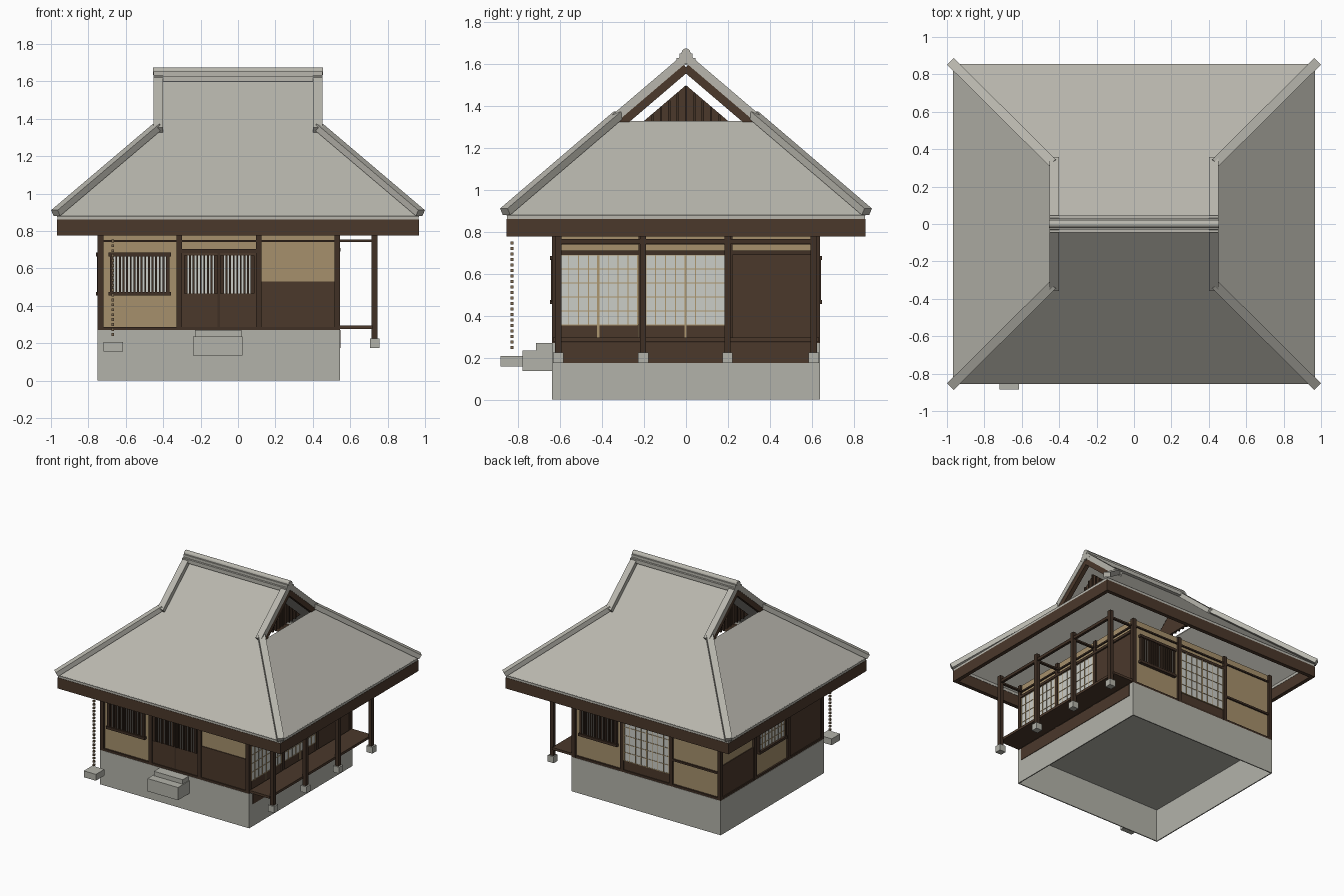
import bpy, bmesh
from mathutils import Vector, Matrix

old = bpy.data.objects.get("Cube")
if old:
    bpy.data.objects.remove(old)


def material(name, rgb):
    m = bpy.data.materials.new(name)
    m.diffuse_color = (*rgb, 1)
    m.use_nodes = True
    m.node_tree.nodes["Principled BSDF"].inputs["Base Color"].default_value = (*rgb, 1)
    return m


ROOF = material("grey_roof", (0.48, 0.47, 0.42))
STONE = material("grey_stone", (0.45, 0.45, 0.40))
WOOD = material("brown_wood", (0.070, 0.040, 0.024))
DARK = material("dark_timber", (0.050, 0.029, 0.018))
PLASTER = material("ochre_plaster", (0.38, 0.28, 0.15))
PAPER = material("white_paper", (0.60, 0.61, 0.57))
GRID = material("tan_lattice", (0.42, 0.31, 0.16))
BRONZE = material("bronze_chain", (0.20, 0.14, 0.08))


def finish(name, mat, bm):
    me = bpy.data.meshes.new(name)
    bm.to_mesh(me)
    bm.free()
    me.materials.append(mat)
    ob = bpy.data.objects.new(name, me)
    bpy.context.scene.collection.objects.link(ob)
    return ob


def boxes(name, mat, items):
    """One object made of boxes (x0, x1, y0, y1, z0, z1)."""
    bm = bmesh.new()
    for x0, x1, y0, y1, z0, z1 in items:
        mid = Vector((x0 + x1, y0 + y1, z0 + z1)) / 2
        size = (abs(x1 - x0), abs(y1 - y0), abs(z1 - z0), 1)
        bmesh.ops.create_cube(bm, size=1, matrix=Matrix.Translation(mid) @ Matrix.Diagonal(size))
    return finish(name, mat, bm)


def beams(name, mat, items, width, height):
    """One object made of sloping square beams between pairs of points."""
    bm = bmesh.new()
    for p, q in items:
        p, q = Vector(p), Vector(q)
        turn = (q - p).to_track_quat('Y', 'Z').to_matrix().to_4x4()
        size = Matrix.Diagonal((width, (q - p).length, height, 1))
        bmesh.ops.create_cube(bm, size=1, matrix=Matrix.Translation((p + q) / 2) @ turn @ size)
    return finish(name, mat, bm)


def ring(name, mat, x0, x1, y0, y1, z0, z1, t):
    return boxes(name, mat, [(x0, x1, y0, y0 + t, z0, z1), (x0, x1, y1 - t, y1, z0, z1),
                             (x0, x0 + t, y0 + t, y1 - t, z0, z1), (x1 - t, x1, y0 + t, y1 - t, z0, z1)])


# Wall helpers: u runs along a wall, d is the distance out of its face
XL, XR, Y = -0.735, 0.53, 0.625
FLOOR, TOP = 0.27, 0.80
XP = (-0.735, -0.315, 0.11, 0.53)
YP = (-0.625, -0.212, 0.208, 0.625)


def on(side, u0, u1, z0, z1, d0, d1):
    if side == "front":
        return (u0, u1, -Y - d1, -Y - d0, z0, z1)
    if side == "back":
        return (u0, u1, Y + d0, Y + d1, z0, z1)
    if side == "right":
        return (XR + d0, XR + d1, u0, u1, z0, z1)
    return (XL - d1, XL - d0, u0, u1, z0, z1)


def plate(name, mat, side, u0, u1, z0, z1, d=0.006):
    boxes(name, mat, [on(side, u0, u1, z0, z1, 0, d)])


def barred_window(name, side, u0, u1, z0, z1, n, rails=True):
    plate(name + "_paper", PAPER, side, u0, u1, z0, z1, 0.008)
    step = (u1 - u0) / n
    bars = [on(side, u0 + (i + .25) * step, u0 + (i + .75) * step, z0, z1, 0.008, 0.018) for i in range(n)]
    bars += [on(side, u - .005, u + .005, z0, z1, 0, 0.02) for u in (u0, u1)]
    if rails:
        bars += [on(side, u0 - .012, u1 + .012, z - .01, z + .01, 0, 0.025) for z in (z0, z1)]
    boxes(name + "_bars", DARK, bars)


def shoji(name, side, u0, u1, z0, z1, cols, rows):
    plate(name + "_paper", PAPER, side, u0, u1, z0, z1, 0.008)
    lines = []
    for i in range(cols + 1):
        u = u0 + (u1 - u0) * i / cols
        w = 0.005 if i in (0, cols // 2, cols) else 0.002
        lines.append(on(side, u - w, u + w, z0, z1, 0, 0.012))
    for j in range(rows + 1):
        z = z0 + (z1 - z0) * j / rows
        lines.append(on(side, u0, u1, z - .002, z + .002, 0, 0.011))
    boxes(name + "_grid", GRID, lines)


# Hollow stone base with a floor slab
ring("stone_base", STONE, -0.75, 0.545, -0.64, 0.64, 0, FLOOR, 0.008)
boxes("floor_slab", STONE, [(-0.742, 0.537, -0.632, 0.632, 0.255, 0.268)])

# Walls, posts, sills
ring("plaster_walls", PLASTER, XL, XR, -Y, Y, FLOOR, TOP, 0.02)
boxes("wall_posts", DARK,
      [(x - .015, x + .015, s * Y - .015, s * Y + .015, FLOOR, TOP) for x in XP for s in (-1, 1)] +
      [(x - .015, x + .015, y - .015, y + .015, FLOOR, TOP) for x in (XL, XR) for y in YP[1:3]])
ring("wall_sill", DARK, -0.748, 0.543, -0.638, 0.638, FLOOR, 0.287, 0.02)
ring("wall_top_rail", DARK, -0.745, 0.54, -0.635, 0.635, 0.74, 0.752, 0.02)

# Front wall
barred_window("front_window", "front", -0.68, -0.37, 0.465, 0.675, 16)
plate("front_doors", WOOD, "front", -0.30, 0.095, 0.285, 0.69)
boxes("front_door_frame", DARK, [on("front", -0.30, 0.095, 0.682, 0.705, 0, .014),
                                 on("front", -0.109, -0.095, 0.285, 0.69, 0, .01)])
for k, u in enumerate((-0.285, -0.09)):
    barred_window("door_window_%d" % (k + 1), "front", u, u + .172, 0.465, 0.67, 9, False)
plate("front_wainscot", WOOD, "front", 0.125, 0.515, 0.285, 0.53)

# Back wall
barred_window("back_window", "back", 0.16, 0.47, 0.465, 0.675, 16)
shoji("back_screen", "back", -0.297, 0.092, 0.36, 0.69, 8, 5)
plate("back_screen_foot", WOOD, "back", -0.30, 0.095, 0.285, 0.355)
boxes("back_rails", DARK, [on("back", -0.30, 0.095, 0.69, 0.71, 0, .014),
                           on("back", -0.72, -0.33, 0.47, 0.485, 0, .012)])

# Porch-side wall
for k in range(2):
    a, b = YP[k] + .018, YP[k + 1] - .018
    shoji("porch_screen_%d" % (k + 1), "right", a, b, 0.355, 0.69, 8, 5)
    plate("porch_screen_foot_%d" % (k + 1), WOOD, "right", a, b, 0.285, 0.352)
    m = (a + b) / 2
    plate("porch_screen_stile_%d" % (k + 1), GRID, "right", m - .005, m + .005, 0.295, 0.355, .009)
plate("porch_shutter", WOOD, "right", 0.223, 0.61, 0.285, 0.70)
plate("porch_lintel", DARK, "right", -0.61, 0.61, 0.69, 0.71, .018)
boxes("porch_skirt", WOOD, [(0.54, 0.549, -0.60, 0.60, 0.175, FLOOR)])

# Far side wall
plate("side_wainscot", WOOD, "left", 0.223, 0.61, 0.285, 0.53)
shoji("side_window", "left", -0.16, 0.155, 0.465, 0.675, 8, 4)
boxes("side_window_rails", DARK, [on("left", -0.172, 0.167, z - .01, z + .01, 0, .025) for z in (.465, .675)] +
      [on("left", u - .008, u + .008, .465, .675, 0, .018) for u in (-.165, .16)])
plate("side_shutter", WOOD, "left", -0.61, -0.227, 0.285, 0.70)
plate("side_lintel", DARK, "left", -0.61, -0.227, 0.69, 0.71, .014)

# Porch
PY = (-0.61, -0.205, 0.198, 0.61)
boxes("porch_deck", WOOD, [(0.545, 0.72, -0.635, 0.635, 0.277, 0.296)])
boxes("porch_posts", DARK, [(.715, .745, y - .015, y + .015, .225, TOP) for y in PY])
boxes("porch_feet", STONE, [(.705, .757, y - .025, y + .025, .175, .225) for y in PY])
boxes("porch_top_beams", DARK, [(.72, .74, -.625, .625, .742, .765)] +
      [(XR, .73, y - .01, y + .01, .742, .755) for y in PY])

# Stone steps, rain chain and its stone
boxes("lower_step", STONE, [(-0.24, 0.025, -0.78, -0.64, 0.135, 0.235)])
boxes("upper_step", STONE, [(-0.23, 0.02, -0.715, -0.64, 0.235, 0.27)])
boxes("rain_stone", STONE, [(-0.72, -0.615, -0.885, -0.78, 0.157, 0.207)])
boxes("rain_chain", BRONZE, [(-0.677, -0.663, -0.838, -0.824, z, z + .015)
                             for z in (0.24 + 0.0263 * i for i in range(20))])

# Eaves
ring("eave_fascia", WOOD, -0.968, 0.968, -0.856, 0.856, 0.777, 0.862, 0.03)
ring("eave_edge", ROOF, -0.966, 0.966, -0.854, 0.854, 0.862, 0.882, 0.03)

# Roof shell: two big slopes, and two shorter side slopes below open gables
EX, EY, EZ = 0.968, 0.856, 0.88
UX, UY, UZ, RZ = 0.445, 0.335, 1.328, 1.615
bm = bmesh.new()
for s in (1, -1):
    for pts in ([(-EX, -EY, EZ), (EX, -EY, EZ), (UX, -UY, UZ), (UX, 0, RZ), (-UX, 0, RZ), (-UX, -UY, UZ)],
                [(EX, -EY, EZ), (EX, EY, EZ), (UX, UY, UZ), (UX, -UY, UZ)]):
        bm.faces.new([bm.verts.new((s * x, s * y, z)) for x, y, z in pts])
bmesh.ops.remove_doubles(bm, verts=bm.verts, dist=1e-4)
roof = finish("roof_shell", ROOF, bm)
solid = roof.modifiers.new("thickness", 'SOLIDIFY')
solid.thickness, solid.offset = 0.015, -1

# Hip ridges, gable edge ridges and bargeboards
corners = [(a, b) for a in (-1, 1) for b in (-1, 1)]
beams("hip_ridges", ROOF, [((a * .975, b * .863, .896), (a * .43, b * .322, 1.358)) for a, b in corners], .05, .036)
beams("verge_ridges", ROOF, [((a * .427, b * .345, 1.338), (a * .427, 0, 1.632)) for a, b in corners], .05, .04)
beams("bargeboards", WOOD, [((a * .432, b * .322, 1.310), (a * .432, 0, 1.585)) for a, b in corners], .034, .045)

# Main ridge
boxes("ridge_base", ROOF, [(-.453, .453, -.045, .045, 1.60, 1.63), (-.453, .453, -.03, .03, 1.63, 1.652)])
bm = bmesh.new()
bmesh.ops.create_cone(bm, cap_ends=True, segments=16, radius1=.021, radius2=.021, depth=.91,
                      matrix=Matrix.Translation((0, 0, 1.654)) @ Matrix.Rotation(1.5708, 4, 'Y'))
ridge = finish("ridge_cap", ROOF, bm)
for f in ridge.data.polygons:
    f.use_smooth = len(f.vertices) == 4

# Gable boards with battens
bm = bmesh.new()
for a in (-1, 1):
    tri = [bm.verts.new((a * .38, y, z)) for y, z in ((-.235, 1.30), (.235, 1.30), (0, 1.50))]
    face = bm.faces.new(tri if a > 0 else tri[::-1])
    out = bmesh.ops.extrude_face_region(bm, geom=[face])["geom"]
    bmesh.ops.translate(bm, vec=(-a * .015, 0, 0), verts=[g for g in out if isinstance(g, bmesh.types.BMVert)])
bmesh.ops.recalc_face_normals(bm, faces=bm.faces)
finish("gable_boards", WOOD, bm)
boxes("gable_battens", DARK, [(a * .38, a * .392, y - .005, y + .005, 1.30, 1.495 - abs(y) * .85)
                              for a in (-1, 1) for y in (i * .04 for i in range(-4, 5))])
